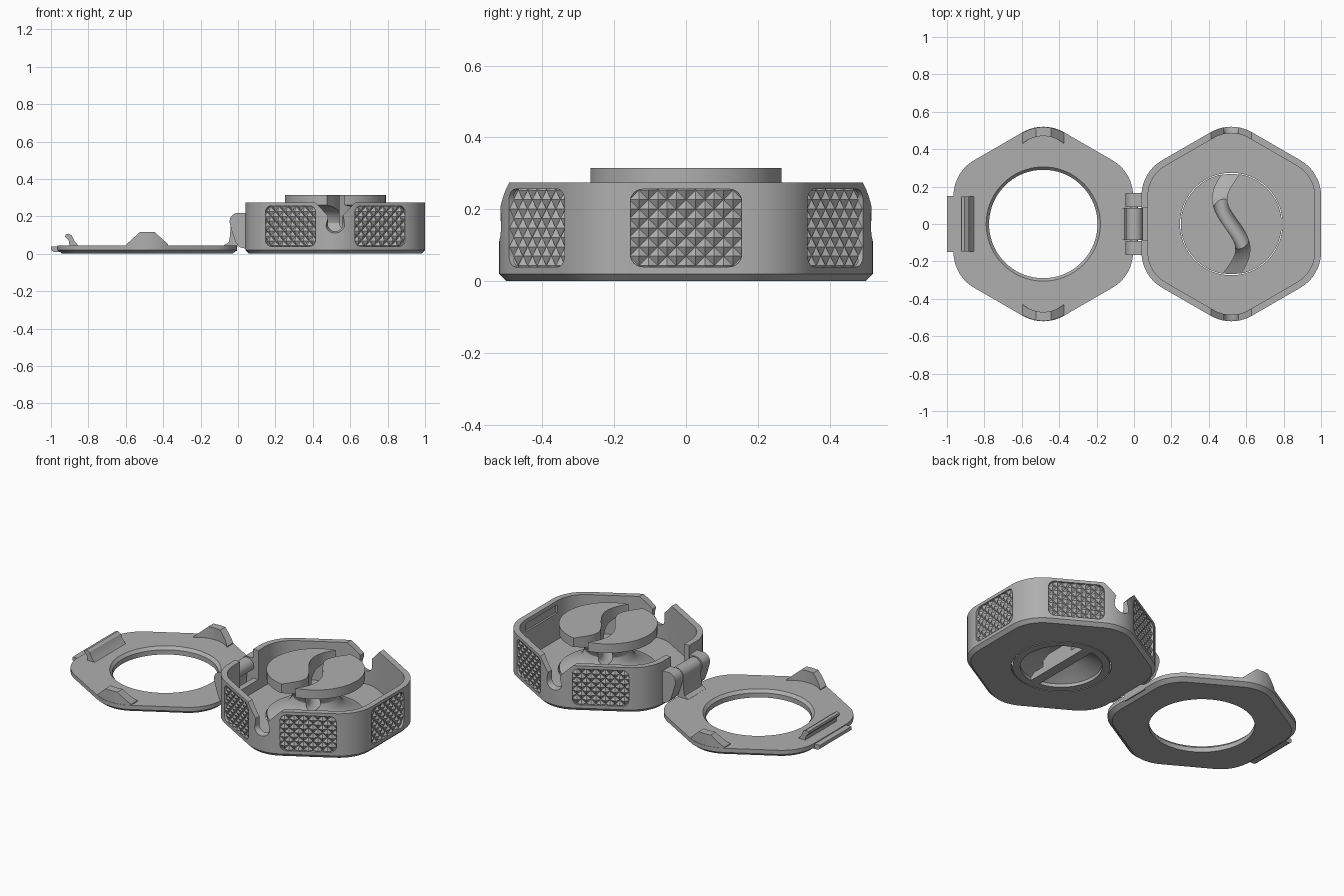
import bpy
from math import sin, cos, pi, radians
from mathutils import Matrix, Vector

cube = bpy.data.objects.get("Cube")
if cube:
    bpy.data.objects.remove(cube, do_unlink=True)

grey = bpy.data.materials.new("plain grey")
grey.use_nodes = True
grey.diffuse_color = (0.43, 0.43, 0.43, 1)
grey.node_tree.nodes["Principled BSDF"].inputs["Base Color"].default_value = (0.43, 0.43, 0.43, 1)

LID, BOX = -0.485, 0.52      # hexagon centres on x
APO, RAD = 0.48, 0.22        # hexagon apothem and corner radius


def make(name, verts, faces):
    me = bpy.data.meshes.new(name)
    me.from_pydata(verts, [], faces)
    me.materials.append(grey)
    ob = bpy.data.objects.new(name, me)
    bpy.context.collection.objects.link(ob)
    return ob


def loft(name, rings):
    """Closed solid through rings that share a point count."""
    n = len(rings[0])
    verts = [p for ring in rings for p in ring]
    faces = [(r * n + i, r * n + (i + 1) % n, (r + 1) * n + (i + 1) % n, (r + 1) * n + i)
             for r in range(len(rings) - 1) for i in range(n)]
    last = (len(rings) - 1) * n
    faces += [tuple(reversed(range(n))), tuple(range(last, last + n))]
    ob = make(name, verts, faces)
    bpy.context.view_layer.objects.active = ob
    import bmesh
    bm = bmesh.new()
    bm.from_mesh(ob.data)
    bmesh.ops.recalc_face_normals(bm, faces=bm.faces)
    bm.to_mesh(ob.data)
    bm.free()
    return ob


def prism_y(name, pts, lo, hi):
    return loft(name, [[(x, y, z) for x, z in pts] for y in (lo, hi)])


def block(name, x0, x1, y0, y1, z0, z1):
    return prism_y(name, [(x0, z0), (x1, z0), (x1, z1), (x0, z1)], y0, y1)


def arc(cx, cy, r, a0, a1, n):
    return [(cx + r * cos(radians(a0 + (a1 - a0) * i / n)),
             cy + r * sin(radians(a0 + (a1 - a0) * i / n))) for i in range(n + 1)]


def hexagon(name, cx, levels):
    """Rounded hexagon solid from (inset, z) levels."""
    rings = []
    for inset, z in levels:
        pts = []
        for k in range(6):
            a = radians(30 + 60 * k)
            d = (APO - RAD) / cos(radians(30))
            pts += arc(cx + d * cos(a), d * sin(a), RAD - inset, 60 * k, 60 * k + 60, 10)
        rings.append([(x, y, z) for x, y in pts])
    return loft(name, rings)


def lathe(name, cx, profile, cy=0):
    return loft(name, [[(x, y, z) for x, y in arc(cx, cy, r, 0, 360, 72)[:-1]] for r, z in profile])


def combine(ob, other, op="DIFFERENCE"):
    mod = ob.modifiers.new("cut", "BOOLEAN")
    mod.operation, mod.object, mod.solver = op, other, "EXACT"
    bpy.context.view_layer.objects.active = ob
    bpy.ops.object.modifier_apply(modifier=mod.name)
    bpy.data.objects.remove(other, do_unlink=True)


# Box shell
box = hexagon("box", BOX, [(0.02, 0), (0, 0.02), (0, 0.275)])
combine(box, hexagon("cavity", BOX, [(0.035, 0.04), (0.035, 0.3)]))
combine(box, lathe("floor_hole", BOX, [(0.274, -0.02), (0.274, 0.06)]))
combine(box, block("hinge_gap", -0.02, 0.09, -0.088, 0.088, 0.1, 0.3))
combine(box, block("latch_groove", 0.93, 0.98, -0.15, 0.15, 0.2, 0.25))

# Cord notches at the front and back corners
half = [(0.118, 0.285), (0.04, 0.205)]
outline = half + arc(0, 0.16, 0.04, 0, -180, 12) + [(-x, z) for x, z in reversed(half)]
for side in (-1, 1):
    rings = []
    for y, s in ((0.4, 1), (0.49, 1), (0.54, 1.5)):
        rings.append([(BOX + x * (s if z < 0.2 else 1), side * y, z - 0.03 * (s - 1) * (z < 0.2))
                      for x, z in outline])
    combine(box, loft("notch", rings))


# Knurled grip panels
def grip_prism(name, grow, x0, x1):
    w, h, r = 0.155 + grow, 0.108 + grow, 0.035
    pts = []
    for k, (sy, sz) in enumerate(((1, 1), (-1, 1), (-1, -1), (1, -1))):
        pts += arc(sy * (w - r), 0.148 + sz * (h - r), r, 90 * k, 90 * k + 90, 6)
    return loft(name, [[(x, y, z) for y, z in pts] for x in (x0, x1)])


def knurl(name):
    step, nu, nv, depth = 0.0262, 14, 10, 0.016
    verts, faces = [], []
    for j in range(nv + 1):
        for i in range(nu + 1):
            peak = (i + j) % 2 == 0
            verts.append((APO - (0.001 if peak else depth), (i - nu / 2) * step, 0.148 + (j - nv / 2) * step))
    row = nu + 1
    for j in range(nv):
        for i in range(nu):
            a, b, c, d = j * row + i, j * row + i + 1, (j + 1) * row + i + 1, (j + 1) * row + i
            faces += [(a, b, d), (b, c, d)] if (i + j) % 2 == 0 else [(a, b, c), (a, c, d)]
    # close the slab with a flat back
    rim = ([i for i in range(nu)] + [j * row + nu for j in range(nv)]
           + [nv * row + i for i in range(nu, 0, -1)] + [j * row for j in range(nv, 0, -1)])
    base = len(verts)
    verts += [(APO - 0.024, verts[i][1], verts[i][2]) for i in rim]
    n = len(rim)
    faces += [(rim[(k + 1) % n], rim[k], base + k, base + (k + 1) % n) for k in range(n)]
    faces.append(tuple(reversed(range(base, base + n))))
    slab = make(name, verts, faces)
    combine(slab, grip_prism("grip_trim", 0, APO - 0.05, APO + 0.05), "INTERSECT")
    return slab


first = knurl("grip_panel_1")
for k, angle in enumerate((0, 60, 120, 240, 300)):
    place = Matrix.Translation((BOX, 0, 0)) @ Matrix.Rotation(radians(angle), 4, "Z")
    pocket = grip_prism("pocket", 0, APO - 0.018, APO + 0.05)
    pocket.data.transform(place)
    combine(box, pocket)
    if k:
        panel = bpy.data.objects.new("grip_panel_%d" % (k + 1), first.data)
        bpy.context.collection.objects.link(panel)
    else:
        panel = first
    panel.matrix_world = place

# Spool with an S-shaped cord slot and a bowl underneath
spool = lathe("spool", BOX, [(0.268, 0), (0.268, 0.05), (0.22, 0.07), (0.165, 0.1), (0.14, 0.13), (0.13, 0.165),
                             (0.14, 0.2), (0.17, 0.23), (0.22, 0.25), (0.27, 0.26), (0.27, 0.315)])
path = [Vector((-0.062 * sin(pi * y / 0.27), y)) for y in [-0.32 + 0.64 * i / 32 for i in range(33)]]
section = [(0.038, 0.35)] + arc(0, 0.165, 0.038, 0, -180, 10) + [(-0.038, 0.35)]
rings = []
for i, p in enumerate(path):
    t = (path[min(i + 1, 32)] - path[max(i - 1, 0)]).normalized()
    rings.append([(BOX + p.x + t.y * u, p.y - t.x * u, z) for u, z in section])
combine(spool, loft("cord_slot", rings))
combine(spool, lathe("bowl", BOX, [(0.225, -0.01), (0.225, 0.02), (0.18, 0.05), (0.12, 0.08), (0.08, 0.1)]))
grip_bar = block("turning_bar", BOX - 0.03, BOX + 0.03, -0.228, 0.228, 0, 0.04)
bar_core = block("turning_bar_web", BOX - 0.03, BOX + 0.03, -0.12, 0.12, 0.03, 0.105)

# Lid with a countersunk window
lid = hexagon("lid", LID, [(0.025, 0), (0, 0.02), (0, 0.045)])
combine(lid, lathe("window", LID, [(0.29, -0.01), (0.29, 0.028), (0.31, 0.05)]))

# Wedges on the lid that close the cord notches
for name, side in (("front_wedge", -1), ("back_wedge", 1)):
    wedge = prism_y(name, [(LID - 0.112, 0.04), (LID + 0.112, 0.04), (LID + 0.112, 0.05), (LID + 0.04, 0.115),
                           (LID - 0.04, 0.115), (LID - 0.112, 0.05)], side * 0.425, side * 0.6)
    combine(wedge, hexagon("wedge_trim", LID, [(0.002, 0), (0.002, 0.2)]), "INTERSECT")
    combine(wedge, lathe("wedge_scoop", LID, [(0.17, 0), (0.17, 0.2)], side * 0.30))

# Latch and thumb tab
prism_y("latch", [(-0.9, 0.04), (-0.905, 0.07), (-0.925, 0.09), (-0.922, 0.103), (-0.905, 0.107),
                  (-0.888, 0.097), (-0.873, 0.065), (-0.85, 0.04)], -0.148, 0.148)
prism_y("thumb_tab", [(-0.9, 0.01), (-0.985, 0.01), (-1, 0.02), (-1, 0.04), (-0.9, 0.04)], -0.15, 0.15)

# Hinge
arm = arc(0.002, 0.172, 0.047, 80, 200, 14) + [(-0.03, 0.11), (-0.012, 0.06), (0.01, 0.035),
                                               (0.05, 0.025), (0.05, 0.219)]
prism_y("front_hinge_arm", arm, -0.165, -0.092)
prism_y("back_hinge_arm", arm, 0.092, 0.165)
prism_y("hinge_knuckle", arc(0.002, 0.172, 0.045, -20, 200, 20) + [(-0.042, 0.1), (-0.05, 0.06), (-0.075, 0.046),
        (-0.07, 0.015), (-0.005, 0.015), (0.0, 0.12)], -0.085, 0.085)
pin = prism_y("hinge_pin", arc(0.002, 0.172, 0.02, 0, 360, 20)[:-1], -0.15, 0.15)

# Shading
bpy.ops.object.select_all(action="DESELECT")
for ob in bpy.context.collection.objects:
    if ob.type == "MESH" and ob.name != "Cube" and grey.name in ob.data.materials:
        ob.select_set(True)
        bpy.context.view_layer.objects.active = ob
bpy.ops.object.shade_smooth_by_angle(angle=radians(30))
